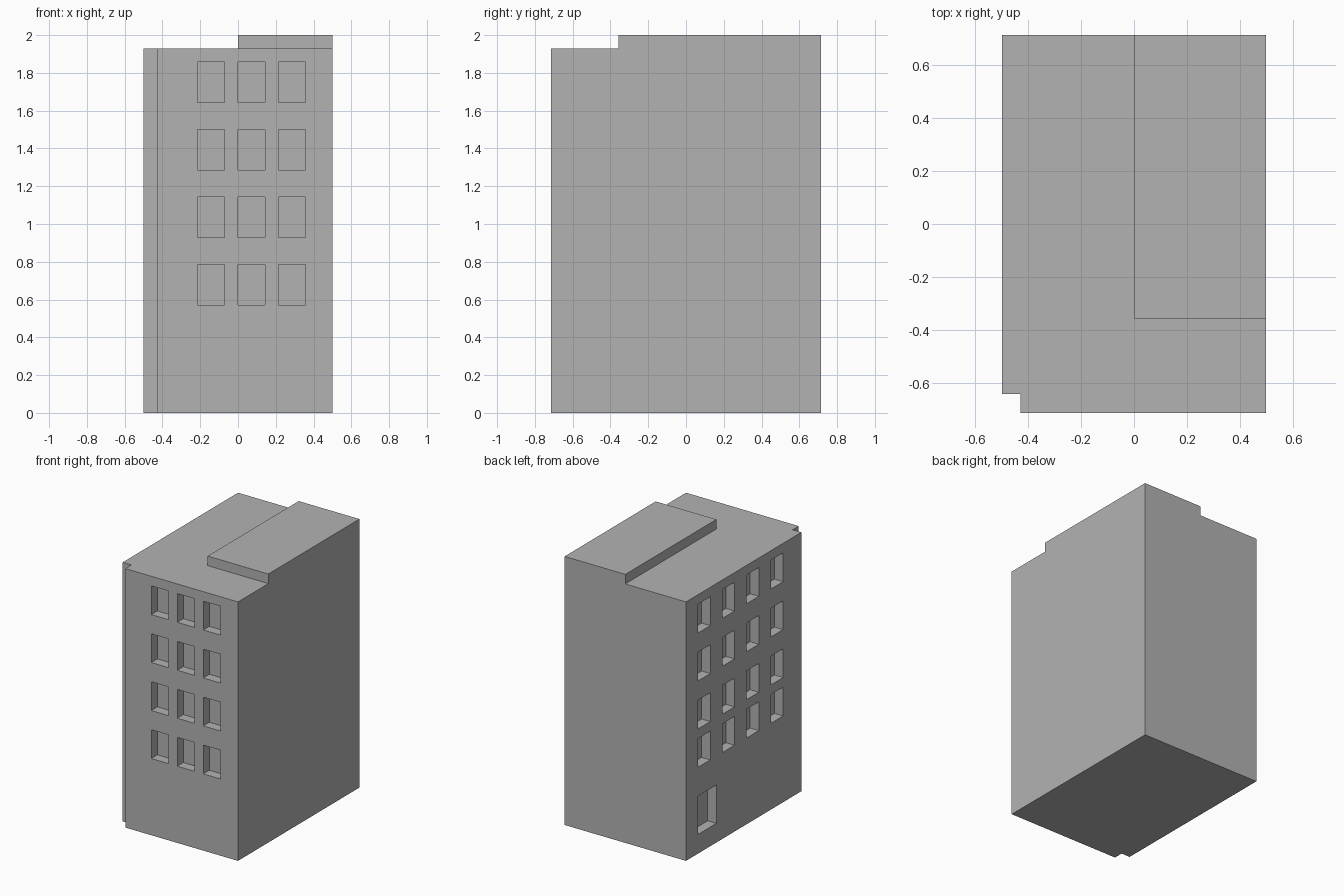
import bpy, bmesh

if "Cube" in bpy.data.objects:
    bpy.data.objects.remove(bpy.data.objects["Cube"])

U = 1 / 14  # building module: 1 unit wide = 14 modules

# Mid grey wall material
grey = bpy.data.materials.new("wall_grey")
grey.diffuse_color = (0.45, 0.45, 0.45, 1)
grey.use_nodes = True
grey.node_tree.nodes["Principled BSDF"].inputs["Base Color"].default_value = grey.diffuse_color


def prism(bm, outline, z0, z1):
    """Extrude a plan outline (in modules, counter-clockwise) from z0 to z1."""
    face = bm.faces.new([bm.verts.new((x * U, y * U, z0 * U)) for x, y in outline])
    top = bmesh.ops.extrude_face_region(bm, geom=[face])["geom"]
    bmesh.ops.translate(bm, vec=(0, 0, (z1 - z0) * U),
                        verts=[v for v in top if isinstance(v, bmesh.types.BMVert)])


def box(bm, x0, x1, y0, y1, z0, z1):
    prism(bm, [(x0, y0), (x1, y0), (x1, y1), (x0, y1)], z0, z1)


def finish(name, bm):
    bmesh.ops.recalc_face_normals(bm, faces=bm.faces)
    mesh = bpy.data.meshes.new(name)
    bm.to_mesh(mesh)
    bm.free()
    mesh.materials.append(grey)
    obj = bpy.data.objects.new(name, mesh)
    bpy.context.collection.objects.link(obj)
    return obj


# Main block, with a square notch along the front left corner
bm = bmesh.new()
prism(bm, [(-6, -10), (7, -10), (7, 10), (-7, 10), (-7, -9), (-6, -9)], 0, 27)
building = finish("building", bm)

# Raised roof section
bm = bmesh.new()
box(bm, 0, 7, -5, 10, 27, 28)
finish("roof_block", bm)

# Recesses, all one module deep
bm = bmesh.new()
for z in (8, 13, 18, 23):                  # front windows
    for x in (-3, 0, 3):
        box(bm, x, x + 2, -11, -9, z, z + 3)
for z in (9, 13, 18, 23):                  # left side windows
    for y in (6, 2, -2, -6):
        box(bm, -8, -6, y, y + 2, z, z + 3)
box(bm, -8, -6, 5, 8, 2, 6)                # large ground floor opening
cutter = finish("recess_cutter", bm)
cutter.hide_render = True

# Cut the recesses into the main block
mod = building.modifiers.new("recesses", "BOOLEAN")
mod.operation = "DIFFERENCE"
mod.solver = "EXACT"
mod.object = cutter
bpy.context.view_layer.objects.active = building
bpy.ops.object.modifier_apply(modifier=mod.name)
bpy.data.objects.remove(cutter)
